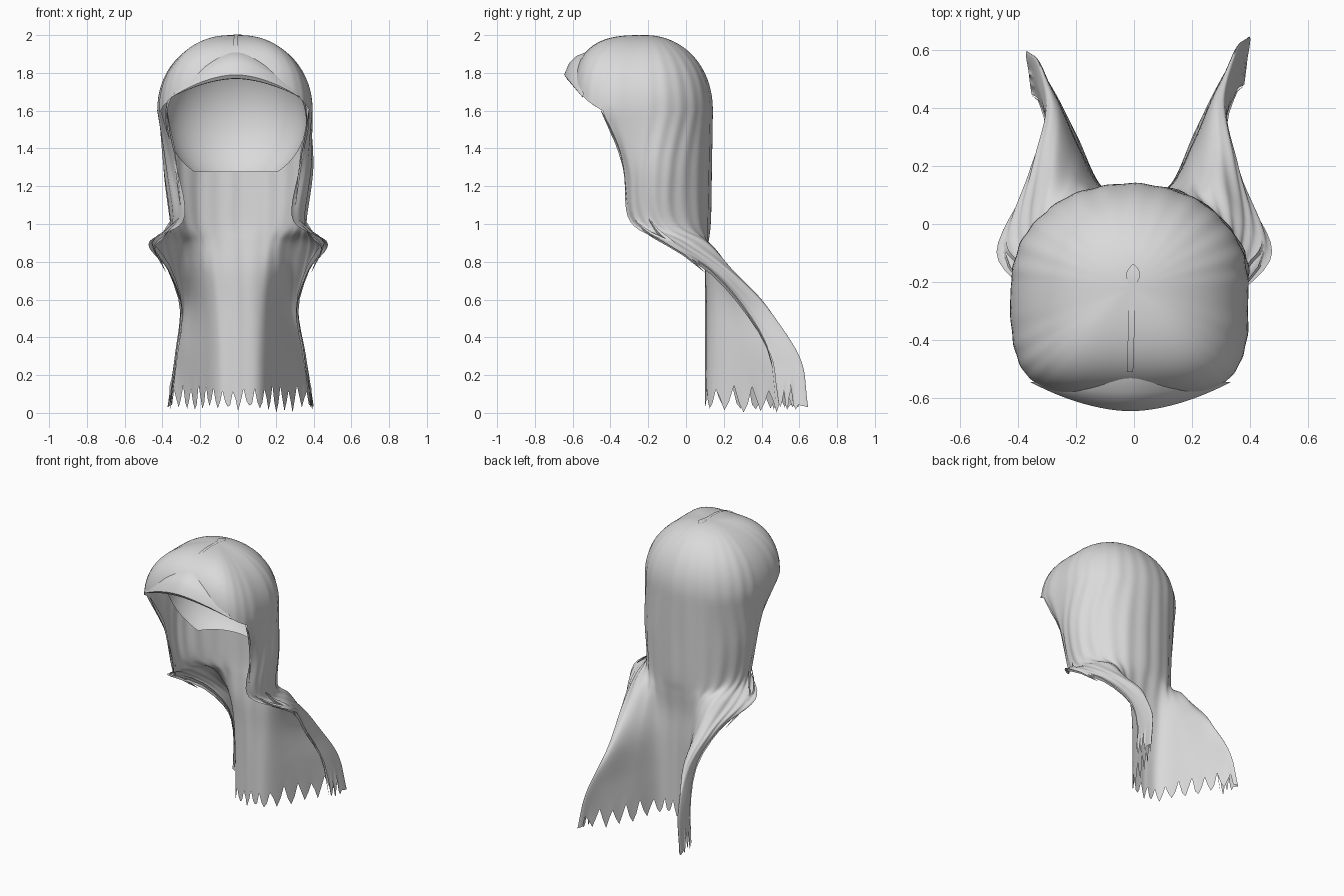
import bpy, bmesh, math, random
from mathutils import Vector

if "Cube" in bpy.data.objects:
    bpy.data.objects.remove(bpy.data.objects["Cube"])

random.seed(4)
grey = bpy.data.materials.new("light_grey_hair")
grey.diffuse_color = (0.7, 0.7, 0.7, 1)
grey.use_nodes = True
grey.node_tree.nodes["Principled BSDF"].inputs["Base Color"].default_value = grey.diffuse_color


def finish(name, bm, angle=50):
    bmesh.ops.remove_doubles(bm, verts=bm.verts, dist=0.0005)
    me = bpy.data.meshes.new(name)
    bm.to_mesh(me)
    bm.free()
    me.materials.append(grey)
    ob = bpy.data.objects.new(name, me)
    bpy.context.collection.objects.link(ob)
    bpy.context.view_layer.objects.active = ob
    ob.select_set(True)
    bpy.ops.object.shade_smooth_by_angle(angle=math.radians(angle))
    ob.select_set(False)
    return ob


def skin(bm, rows):
    """Skin a list of point rows."""
    vs = [[bm.verts.new(p) for p in r] for r in rows]
    for a, b in zip(vs, vs[1:]):
        for i in range(len(a) - 1):
            bm.faces.new((a[i], b[i], b[i + 1], a[i + 1]))


def grid(name, rows, angle=50):
    bm = bmesh.new()
    skin(bm, rows)
    return finish(name, bm, angle)


def spline(pts, t):
    """Catmull-Rom point at t in 0..1."""
    n = len(pts) - 1
    i = min(int(t * n), n - 1)
    f = t * n - i
    b, c = pts[i], pts[i + 1]
    a = pts[i - 1] if i else b * 2 - c
    d = pts[i + 2] if i + 2 <= n else c * 2 - b
    return b + (c - a) * (f / 2) + (a * 2 - b * 5 + c * 4 - d) * (f * f / 2) \
        + (b * 3 - a - c * 3 + d) * (f ** 3 / 2)


def power(v, e):
    return math.copysign(abs(v) ** e, v)


def ripple(phi):
    return 0.005 * math.sin(phi * 26) + 0.003 * math.sin(phi * 11 + 1)


def cap(phi, z):
    """Crown surface: phi is 0 at the back, pi at the front."""
    c, s = math.cos(phi), math.sin(phi)
    front = max(0, -c)
    h = min(1, max(0, (z - 1.6) / 0.4))
    n = 2.1 + 0.9 * front ** 2
    r = (1 - h ** n) ** (1 / n)
    r *= 1 + ripple(phi) * r * (1 - front)
    e = 0.54 if c < 0 else 0.95
    return Vector((0.41 * power(s, e) * r - 0.015,
                   -0.22 + (0.383 if c < 0 else 0.36) * power(c, e) * r, z))


def place(p, side):
    """Put a point on its side; the left wing is a little smaller."""
    low = min(1, max(0, (0.9 - p.z) / 0.6)) if side < 0 else 0
    y = p.y if p.y < 0.15 else 0.15 + (p.y - 0.15) * (1 - 0.1 * low)
    return Vector((p.x * side * (1 - 0.07 * low), y, p.z))


# crown: dome of hair, with its rim raised over the forehead
hair = bmesh.new()
N, HALF, DOWN = 162, 50, 48
phis = [2 * math.pi * i / N - math.pi for i in range(N + 1)]
LAST = 2 * math.pi * HALF / N
rows = []
for j in range(31):
    h = 1 - (1 - j / 30) ** 3
    row = []
    for p in phis:
        rise = min(1, max(0, (abs(p) - LAST) / 1.06))
        edge = 1.6 + 0.17 * rise
        row.append(cap(p, edge + (2.0 - edge) * h))
    rows.append(row)
skin(hair, rows)

# curtain: half cross-sections from back centre to front edge, going down
sections = [
    (1.30, [(0, .135), (.16, .115), (.29, .03), (.37, -.07), (.395, -.17), (.375, -.27), (.325, -.335)]),
    (1.02, [(0, .13), (.16, .11), (.27, .04), (.34, -.06), (.36, -.15), (.34, -.24), (.29, -.30)]),
    (0.90, [(0, .115), (.14, .115), (.22, .11), (.30, .12), (.37, .03), (.42, -.04), (.475, -.11)]),
    (0.75, [(0, .10), (.13, .115), (.21, .18), (.28, .25), (.34, .23), (.365, .18), (.372, .12)]),
    (0.55, [(0, .10), (.125, .13), (.20, .26), (.27, .42), (.31, .43), (.32, .36), (.31, .30)]),
    (0.30, [(0, .10), (.12, .13), (.21, .30), (.30, .49), (.35, .60), (.36, .53), (.35, .45)]),
    (0.07, [(0, .10), (.12, .13), (.21, .32), (.30, .50), (.395, .645), (.39, .56), (.38, .48)]),
]
columns = []
for i in range(-HALF, HALF + 1):
    t, side = abs(i) / HALF, (1 if i >= 0 else -1)
    phi = LAST * t * side
    path = [cap(phi, 1.6)]
    for z, half in sections:
        p = place(spline([Vector((x, y, z)) for x, y in half], t), side)
        out = Vector((p.x, p.y + 0.2, 0)).normalized()
        path.append(p + out * ripple(phi) * 0.6 * min(1, max(0, (z - 0.3) / 0.6)))
    col = [spline(path, k / DOWN) for k in range(DOWN + 1)]
    # ragged ends, smoother at the wing tips
    tip = (0.01, 0.05, 0.12, 0.06)[i % 4] + random.uniform(-0.01, 0.03)
    if 0.6 < t < 0.8:
        tip = 0.03 + 0.15 * abs(t - 0.7)
    for k in range(DOWN - 3, DOWN + 1):
        col[k].z += (max(0, tip) - 0.07) * (k - DOWN + 4) / 4
    columns.append(col)
skin(hair, columns)
finish("long_hair", hair, 60)

# fringe: rolled lip over the forehead, tapering into the rim on both sides
rows = []
for i in range(-20, 21):
    u = i / 20
    d = abs(u) ** 1.8
    end = Vector((0, -0.545, 1.668))
    row = []
    for y, z in ((-.53, 1.91), (-.58, 1.89), (-.62, 1.85), (-.645, 1.79), (-.632, 1.77), (-.585, 1.768)):
        p = Vector((0, y, z)).lerp(end, d)
        row.append(Vector((0.345 * u - 0.012, p.y, p.z)))
    rows.append(row)
grid("fringe", rows)

# scalp: inner shell open at the face and neck
bm = bmesh.new()
bmesh.ops.create_uvsphere(bm, u_segments=48, v_segments=32, radius=1)
for v in bm.verts:
    v.co = Vector((v.co.x * .375 - .01, v.co.y * .31 - .2, v.co.z * .385 + 1.57))
for co, no in (((0, 0, 1.275), (0, 0, 1)), ((0, -.22, 1.5), (0, 1, .45))):
    bmesh.ops.bisect_plane(bm, geom=bm.verts[:] + bm.edges[:] + bm.faces[:],
                           plane_co=co, plane_no=no, clear_inner=True)
finish("scalp", bm)

# parting: thin strip along the crown with a round end
rows = []
for k in range(25):
    y = -0.14 - 0.37 * k / 24
    w = 0.011 if k > 4 else (0.004, 0.018, 0.024, 0.022, 0.016)[k]
    f = min(1, abs(y + 0.22) / (0.383 if y < -0.22 else 0.36))
    n = 3.0 if y < -0.22 else 2.1
    z = 1.6 + 0.4 * (1 - f ** n) ** (1 / n) + 0.006
    rows.append([Vector((-0.002 - 0.012 * k / 24 + s * w, y, min(z, 2.004))) for s in (-1, 0, 1)])
grid("parting", rows)


# loose strands: tapered ribbons along the swept-back edges
def strand(name, side, pts, width):
    path = [place(Vector(p), side) for p in pts]
    rows = []
    for k in range(17):
        p = spline(path, k / 16)
        w = width * math.sin(math.pi * (0.05 + 0.93 * k / 16))
        rows.append([p + Vector((-.3 * w * side, 0, w)), p + Vector((.4 * w * side, 0, 0)),
                     p + Vector((-.3 * w * side, 0, -w))])
    grid(name, rows)


for side, label in ((-1, "left"), (1, "right")):
    strand(label + "_edge_strand", side, (
        (.30, -.29, 1.04), (.39, -.2, .955), (.45, -.08, .89), (.37, .13, .755),
        (.312, .31, .55), (.345, .44, .32), (.378, .475, .05)), 0.02)
    strand(label + "_shoulder_strand", side, (
        (.35, -.2, 1.03), (.395, -.14, .95), (.445, -.06, .885), (.39, .1, .745)), 0.02)
    strand(label + "_temple_strand", side, (
        (.375, -.45, 1.6), (.365, -.40, 1.5), (.335, -.34, 1.35), (.305, -.31, 1.1)), 0.02)
